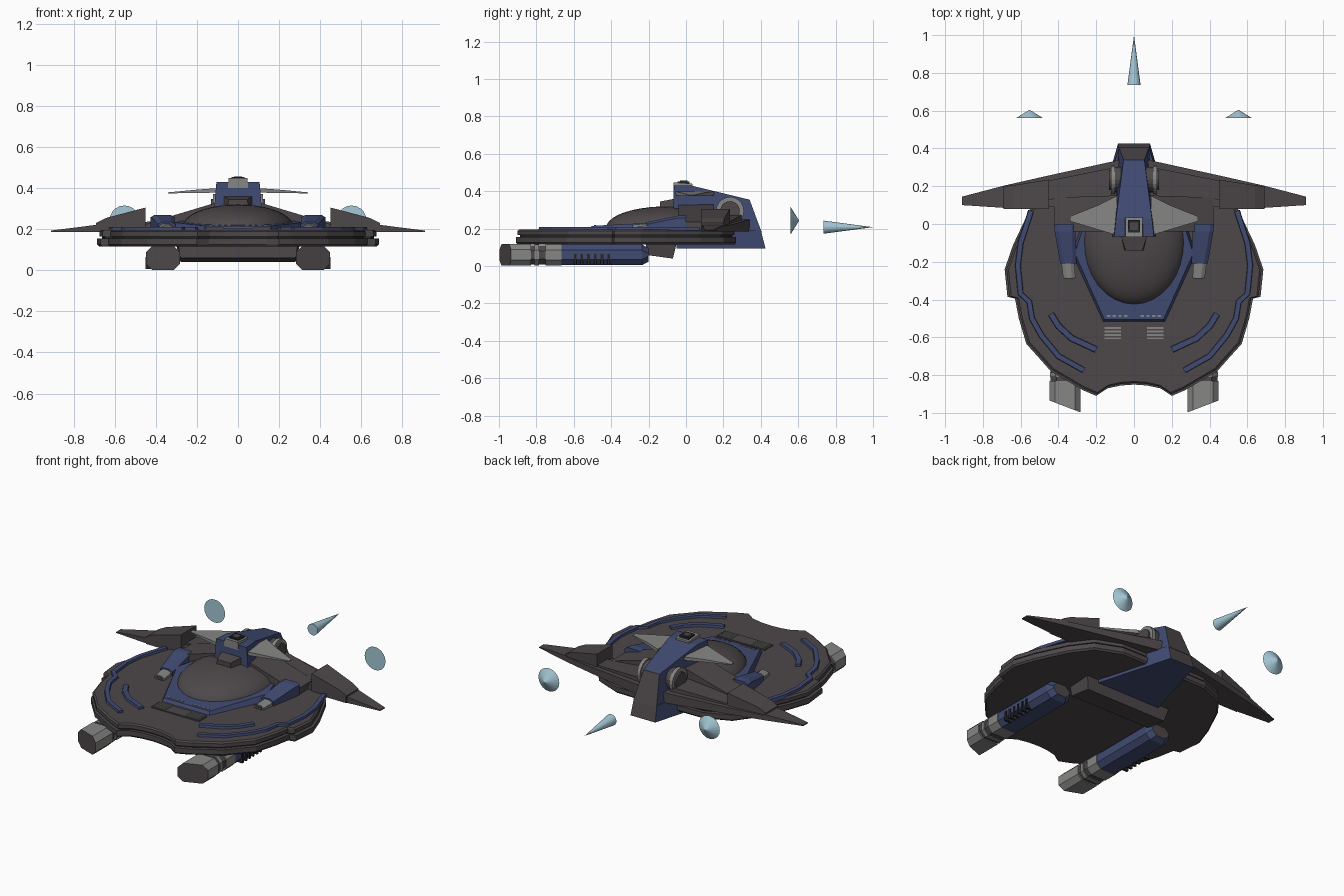
import bpy, bmesh, math
from mathutils import Vector, Matrix

cube = bpy.data.objects.get("Cube")
if cube:
    bpy.data.objects.remove(cube)


def material(name, r, g, b):
    m = bpy.data.materials.new(name)
    m.use_nodes = True
    m.diffuse_color = (r, g, b, 1)
    m.node_tree.nodes["Principled BSDF"].inputs["Base Color"].default_value = (r, g, b, 1)
    return m


DARK = material("dark grey", .075, .064, .068)
BLUE = material("navy blue", .052, .07, .17)
LIGHT = material("light grey", .24, .24, .235)
BLACK = material("near black", .02, .02, .022)
GLOW = material("pale blue", .38, .58, .68)


def finish(bm, name, mats, mirror=False):
    """Turn a bmesh into an object, optionally mirrored across x."""
    bmesh.ops.recalc_face_normals(bm, faces=bm.faces)
    me = bpy.data.meshes.new(name)
    bm.to_mesh(me)
    bm.free()
    for m in mats:
        me.materials.append(m)
    ob = bpy.data.objects.new(name, me)
    bpy.context.collection.objects.link(ob)
    if mirror:
        mod = ob.modifiers.new("mirror", 'MIRROR')
        mod.use_mirror_merge = False
    return ob


def loft(name, sections, mats, mirror=False, caps=(0, 0)):
    """Skin a series of equal loops; caps are material indices of the ends."""
    bm = bmesh.new()
    loops = [[bm.verts.new(p) for p in s] for s in sections]
    n = len(loops[0])
    for a, b in zip(loops, loops[1:]):
        for i in range(n):
            j = (i + 1) % n
            bm.faces.new((a[i], a[j], b[j], b[i]))
    for loop, idx in zip((loops[0], loops[-1]), caps):
        bm.faces.new(loop).material_index = idx
    return finish(bm, name, mats, mirror)


def box(name, x, y, z, mat, mirror=False):
    rect = lambda h: [(x[0], y[0], h), (x[1], y[0], h), (x[1], y[1], h), (x[0], y[1], h)]
    return loft(name, [rect(z[0]), rect(z[1])], [mat], mirror)


def rect_y(y, hw_low, hw_top, z0, z1, y_top=None):
    """Symmetric trapezoid section standing across the y axis."""
    t = y if y_top is None else y_top
    return [(-hw_low, y, z0), (hw_low, y, z0), (hw_top, t, z1), (-hw_top, t, z1)]


def rect_x(x, y0, y1, z0, z1):
    """Rectangular section standing across the x axis."""
    return [(x, y0, z0), (x, y1, z0), (x, y1, z1), (x, y0, z1)]


def ribbon(name, path, w, z0, z1, mat):
    """Raised strip following a flat path."""
    pts = [Vector((*p, 0)) for p in path]
    secs = []
    for i, p in enumerate(pts):
        t = (pts[min(i + 1, len(pts) - 1)] - pts[max(i - 1, 0)]).normalized()
        n = Vector((-t.y, t.x, 0)) * w / 2
        secs.append([(p - n).xy[:] + (z0,), (p + n).xy[:] + (z0,),
                     (p + n * .8).xy[:] + (z1,), (p - n * .8).xy[:] + (z1,)])
    loft(name, secs, [mat], True)


def cylinder(name, x0, x1, r, y, z, mat, mirror=True, n=20):
    ring = lambda x: [(x, y + r * math.cos(a), z + r * math.sin(a))
                      for a in (math.tau * i / n for i in range(n))]
    return loft(name, [ring(x0), ring(x1)], [mat], mirror)


# Saucer hull: stacked tiers sharing one outline
half = [(0, -.85), (.07, -.855), (.14, -.87), (.2, -.91), (.27, -.88), (.44, -.78), (.52, -.69),
        (.57, -.635), (.61, -.5), (.63, -.395), (.67, -.385), (.685, -.24), (.64, -.11),
        (.55, .08), (.46, .2), (.3, .265), (0, .27)]
outline = half + [(-x, y) for x, y in half[-2:0:-1]]


def tier(s, z):
    return [(x * s, (y + .3) * s - .3, z) for x, y in outline]


loft("hull_lower", [tier(.985, .115), tier(1, .125), tier(1, .155)], [DARK])
loft("hull_groove", [tier(.965, .15), tier(.965, .17)], [BLACK])
loft("hull_upper", [tier(.985, .165), tier(.985, .188), tier(.97, .196)], [DARK])

# Raised strips on the deck
ribbon("outer_strip", [(.545, .07), (.6, -.1), (.615, -.22), (.6, -.37), (.555, -.41),
                       (.54, -.5), (.49, -.59), (.4, -.7), (.265, -.775)], .032, .19, .21, BLUE)
ribbon("inner_strip", [(.44, -.475), (.4, -.54), (.33, -.605), (.2, -.665)], .036, .19, .21, BLUE)

# Canopy dome, cut flat at the deck
bm = bmesh.new()
bmesh.ops.create_uvsphere(bm, u_segments=32, v_segments=20, radius=1)
bmesh.ops.bisect_plane(bm, geom=bm.verts[:] + bm.edges[:] + bm.faces[:], plane_co=(0, 0, 0),
                       plane_no=(0, 0, -1), clear_outer=True)
for v in bm.verts:
    v.co = (v.co.x * .275, v.co.y * .34 - .09, .19 + .13 * max(v.co.z, 0) ** .85)
dome = finish(bm, "canopy_dome", [DARK])
for p in dome.data.polygons:
    p.use_smooth = True

# Blue collar around the canopy and its vents
collar = [(-.165, -.52), (.165, -.52), (.33, -.16), (.29, -.04), (-.29, -.04), (-.33, -.16)]
loft("canopy_collar", [[(x, y, .19) for x, y in collar],
                       [(x * .95, y * .97, .215 + .05 * (y + .52)) for x, y in collar]], [BLUE])
box("vent_base", (-.165, .165), (-.62, -.54), (.19, .203), DARK)
for i in range(4):
    y = -.61 + .018 * i
    box("vent_slat", (.07, .155), (y, y + .01), (.2, .208), LIGHT, True)
for i in range(4):
    x = .035 + .03 * i
    box("collar_vent", (x, x + .018), (-.492, -.482), (.205, .219), LIGHT, True)

# Shoulders and gun pods
loft("shoulder", [rect_x(0, -.04, .15, .19, .34), rect_x(.12, -.04, .15, .19, .325),
                  rect_x(.42, -.04, .14, .19, .235)], [DARK], True)


def pod(y, x0, x1, z):
    return [(x0, y, .19), (x1, y, .19), (x1, y, z - .012), (x1 - .02, y, z),
            (x0 + .02, y, z), (x0, y, z - .012)]


loft("gun_pod", [pod(.0, .31, .425, .27), pod(-.04, .31, .42, .27), pod(-.21, .305, .39, .235)],
     [BLUE], True)
loft("gun_barrel", [pod(-.2, .315, .385, .228), pod(-.285, .31, .375, .22)], [LIGHT], True)
box("gun_muzzle", (.32, .365), (-.29, -.28), (.197, .213), DARK, True)

# Central spine: upper block, lower keel and belly scoop
loft("spine", [rect_y(-.07, .125, .105, .19, .43, -.065), rect_y(.03, .11, .095, .19, .43),
               rect_y(.405, .08, .055, .18, .355, .34)], [BLUE, DARK], caps=(0, 1))
loft("keel", [rect_y(-.05, .22, .22, .095, .19), rect_y(.425, .085, .08, .095, .19, .4)],
     [BLUE, DARK], caps=(0, 1))
loft("belly_scoop", [rect_y(-.215, .28, .29, .06, .12), rect_y(-.07, .28, .3, .04, .12, -.05)],
     [DARK])
loft("nose_sensor", [rect_y(-.14, .05, .045, .315, .345), rect_y(-.06, .07, .07, .31, .36)], [DARK])
loft("turret", [rect_y(-.068, .05, .045, .4, .448), rect_y(.035, .05, .045, .4, .44)], [LIGHT])
box("turret_cap", (-.032, .032), (-.045, .02), (.44, .453), BLACK)
box("turret_hatch", (-.02, .02), (-.033, .008), (.45, .457), DARK)

# Thin upper winglets
loft("winglet", [rect_x(.09, -.06, .15, .378, .4), rect_x(.19, -.03, .1, .376, .393),
                 rect_x(.34, .015, .04, .374, .379)], [LIGHT], True)

# Round thrusters beside the spine
cylinder("thruster_drum", .05, .105, .068, .235, .295, DARK)
cylinder("thruster_ring", .1, .122, .075, .235, .295, LIGHT)
cylinder("thruster_hub", .115, .132, .052, .235, .295, DARK)

# Main wings with raised fin and tapered tip
loft("wing_inner", [rect_x(.05, .1, .345, .185, .25), rect_x(.46, .09, .255, .185, .225),
                    rect_x(.68, .085, .205, .185, .215)], [DARK], True)
loft("wing_fin", [rect_x(.45, .08, .235, .185, .305), rect_x(.64, .08, .205, .185, .255),
                  rect_x(.69, .08, .2, .185, .23)], [DARK], True)
loft("wing_tip", [rect_x(.68, .085, .205, .185, .222), rect_x(.91, .1, .145, .187, .193)],
     [DARK], True)
loft("wing_ridge", [rect_x(.1, .15, .3, .22, .275), rect_x(.45, .13, .23, .2, .235)], [DARK], True)


# Underslung engine nacelles
def octagon(y, grow=0.0, slant=0.0, cx=.365, cz=.06):
    w, h = .083 + grow, .058 + grow
    c = .03
    pts = [(-w + c, -h), (w - c, -h), (w, -h + c), (w, h - c),
           (w - c, h), (-w + c, h), (-w, h - c), (-w, -h + c)]
    return [(cx + x, y + slant * x, cz + z) for x, z in pts]


loft("nacelle_intake", [octagon(-.966, 0, .38), octagon(-.83, 0)], [LIGHT, DARK], True, (1, 0))
loft("nacelle_collar", [octagon(-.835, -.007), octagon(-.745, -.007)], [DARK], True)
loft("nacelle_ring", [octagon(-.81, -.002), octagon(-.785, -.002)], [LIGHT], True)
loft("nacelle_band", [octagon(-.75, -.001), octagon(-.665, -.001)], [LIGHT], True)
loft("nacelle_body", [octagon(-.67, -.003), octagon(-.235, -.003), octagon(-.2, -.022)],
     [BLUE, DARK], True, (0, 1))
for i in range(6):
    y = -.6 + .036 * i
    box("nacelle_rib", (.405, .45), (y, y + .014), (.005, .065), BLACK, True)


# Exhaust flames
def flame(name, x, z, r, y0, y1):
    bm = bmesh.new()
    bmesh.ops.create_cone(bm, cap_ends=True, segments=20, radius1=r, radius2=0, depth=y1 - y0,
                          matrix=Matrix.Translation((x, (y0 + y1) / 2, z))
                          @ Matrix.Rotation(-math.pi / 2, 4, 'X'))
    finish(bm, name, [GLOW], x > 0)


flame("centre_flame", 0, .208, .035, .735, 1.0)
flame("side_flame", .553, .243, .072, .56, .605)
